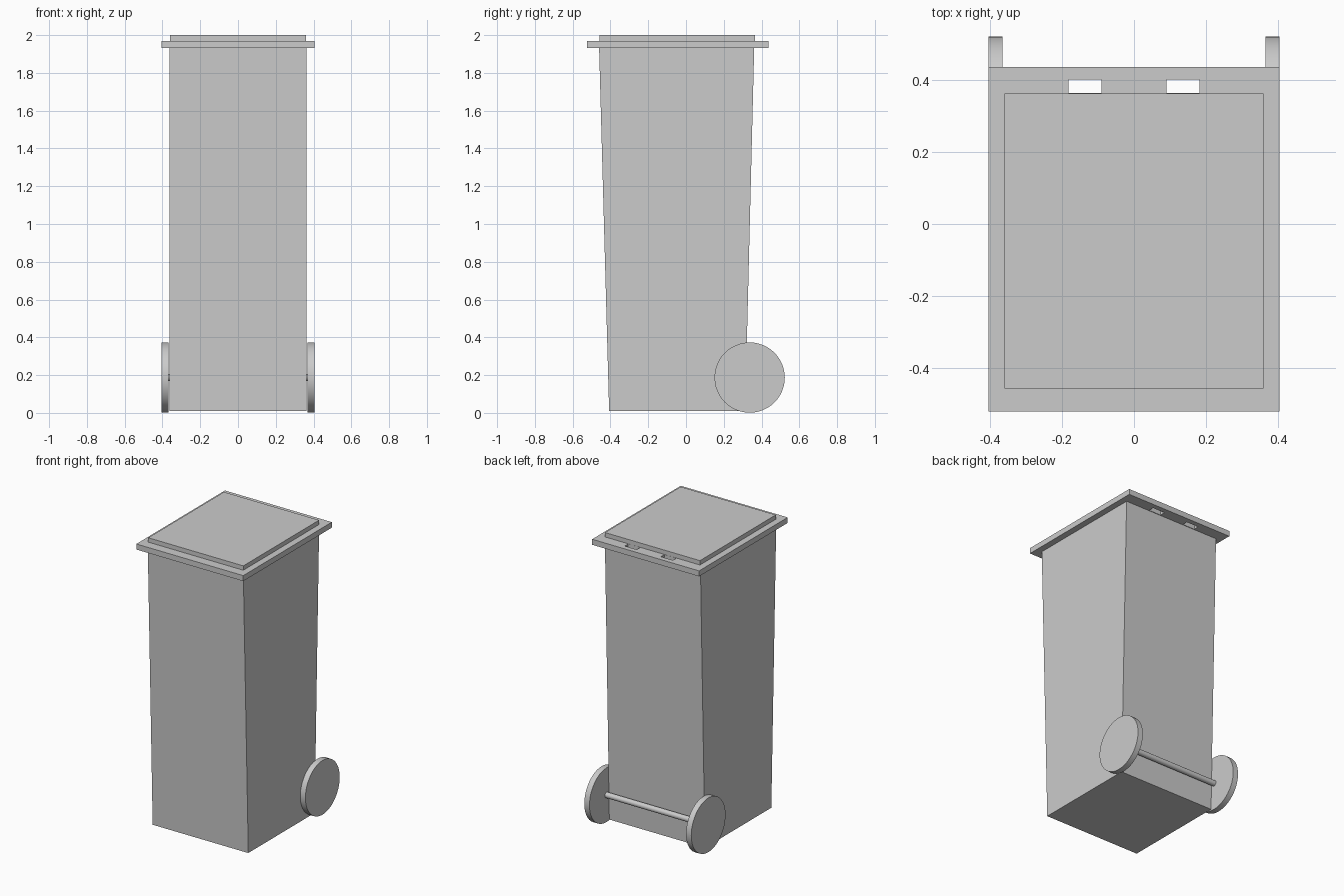
import bpy, bmesh, math

if "Cube" in bpy.data.objects:
    bpy.data.objects.remove(bpy.data.objects["Cube"])


def make_object(name, bm):
    bmesh.ops.recalc_face_normals(bm, faces=bm.faces[:])
    mesh = bpy.data.meshes.new(name)
    bm.to_mesh(mesh)
    bm.free()
    obj = bpy.data.objects.new(name, mesh)
    bpy.context.collection.objects.link(obj)
    return obj


def extrude_faces(bm, offset):
    res = bmesh.ops.extrude_face_region(bm, geom=bm.faces[:], use_keep_orig=True)
    verts = [g for g in res["geom"] if isinstance(g, bmesh.types.BMVert)]
    bmesh.ops.translate(bm, verts=verts, vec=offset)


def side_profile(name, points, half_width):
    """Extrude a (y, z) profile across x."""
    bm = bmesh.new()
    bm.faces.new([bm.verts.new((-half_width, y, z)) for y, z in points])
    extrude_faces(bm, (2 * half_width, 0, 0))
    return make_object(name, bm)


def x_cylinder(name, radius, length, location, sides):
    bpy.ops.mesh.primitive_cylinder_add(
        vertices=sides, radius=radius, depth=length,
        location=location, rotation=(0, math.pi / 2, 0))
    obj = bpy.context.object
    obj.name = name
    bpy.ops.object.shade_smooth_by_angle(angle=math.radians(30))
    return obj


# Tapered bin body
side_profile("bin_body", [(-0.407, 0.01), (0.313, 0.01), (0.361, 1.932), (-0.46, 1.932)], 0.363)

# Lid rim: flat slab with two grip slots at the back
xs = [-0.406, -0.183, -0.091, 0.091, 0.183, 0.406]
ys = [-0.523, 0.365, 0.403, 0.438]
bm = bmesh.new()
grid = [[bm.verts.new((x, y, 1.932)) for y in ys] for x in xs]
for i in range(len(xs) - 1):
    for j in range(len(ys) - 1):
        if not (i in (1, 3) and j == 1):
            bm.faces.new((grid[i][j], grid[i + 1][j], grid[i + 1][j + 1], grid[i][j + 1]))
extrude_faces(bm, (0, 0, 0.038))
make_object("lid_rim", bm)

# Raised lid panel
side_profile("lid_panel", [(-0.458, 1.97), (0.364, 1.97), (0.364, 2.0), (-0.458, 2.0)], 0.361)

# Axle and wheels
x_cylinder("axle", 0.019, 0.74, (0, 0.337, 0.187), 24)
for side, label in ((-1, "left"), (1, "right")):
    x_cylinder(label + "_wheel", 0.186, 0.039, (side * 0.3865, 0.337, 0.187), 48)
